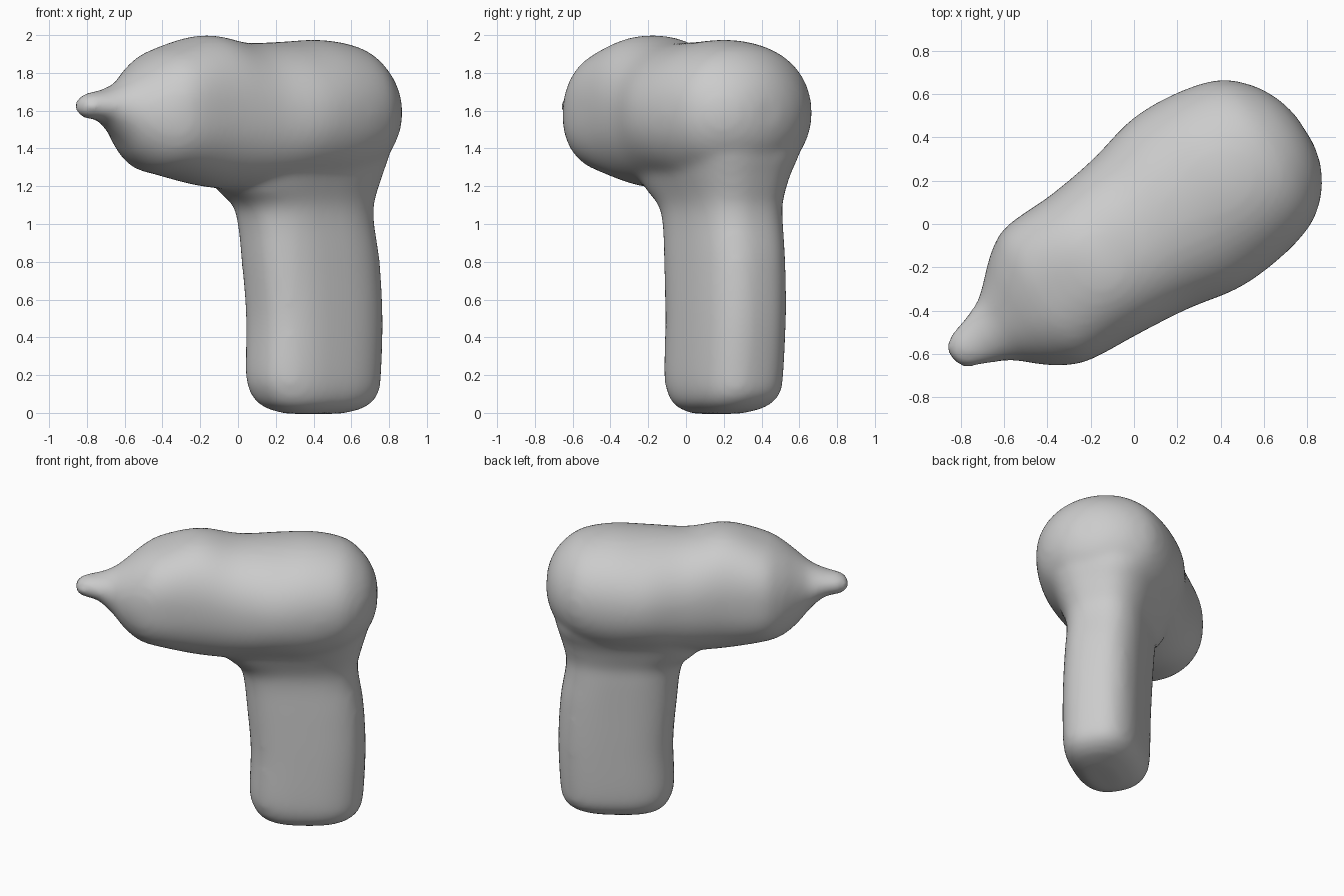
import bpy, bmesh, math
from mathutils import Vector

cube = bpy.data.objects.get("Cube")
if cube:
    bpy.data.objects.remove(cube)

ANGLE = math.radians(32.5)
ALONG = Vector((math.cos(ANGLE), math.sin(ANGLE), 0))
ACROSS = Vector((-math.sin(ANGLE), math.cos(ANGLE), 0))
UP = Vector((0, 0, 1))
SIDES = 48


def ring_points(centre, axis_a, axis_b, half_a, half_b, power):
    """Closed superellipse section."""
    points = []
    for i in range(SIDES):
        t = math.tau * i / SIDES
        c, s = math.cos(t), math.sin(t)
        a = math.copysign(abs(c) ** (2 / power), c) * half_a
        b = math.copysign(abs(s) ** (2 / power), s) * half_b
        points.append(centre + axis_a * a + axis_b * b)
    return points


def loft(bm, rings):
    """Skin a list of sections and cap both ends."""
    loops = [[bm.verts.new(p) for p in ring] for ring in rings]
    for low, high in zip(loops, loops[1:]):
        for i in range(SIDES):
            j = (i + 1) % SIDES
            bm.faces.new((low[i], low[j], high[j], high[i]))
    bm.faces.new(list(reversed(loops[0])))
    bm.faces.new(loops[-1])


def spline(rows, steps=5):
    """Smoothly interpolate between section rows (Catmull-Rom)."""
    result = []
    last = len(rows) - 1
    for k in range(last):
        four = [rows[max(0, min(last, k + d))] for d in (-1, 0, 1, 2)]
        for n in range(steps):
            t = n / steps
            result.append([b + t / 2 * (c - a + t * (2 * a - 5 * b + 4 * c - d
                           + t * (3 * (b - c) + d - a))) for a, b, c, d in zip(*four)])
    return result + [rows[-1]]


# Barrel sections from nozzle to back:
# distance, sideways shift, half width, centre height, half height, squareness
BARREL = [
    (-1.045, -.065, .04, 1.62, .03, 2), (-1.0, -.065, .085, 1.625, .065, 2),
    (-.9, -.068, .12, 1.625, .085, 2), (-.8, -.075, .165, 1.6, .15, 2),
    (-.72, -.075, .235, 1.58, .225, 2.1), (-.62, -.065, .315, 1.58, .295, 2.3),
    (-.5, -.057, .365, 1.595, .337, 2.5), (-.25, -.06, .38, 1.6, .4, 2.3),
    (0, -.055, .41, 1.57, .39, 2.2), (.25, -.048, .462, 1.575, .39, 2.1),
    (.48, -.045, .452, 1.58, .395, 2.1), (.68, -.045, .4, 1.59, .35, 2.1),
    (.8, -.05, .305, 1.59, .27, 2), (.87, -.055, .19, 1.59, .17, 2),
    (.9, -.055, .08, 1.59, .07, 2),
]
# Grip sections from the base up, flaring into the barrel:
# height, centre x, centre y, half length, half width
GRIP = [
    (-.005, .4, .16, .15, .09), (.015, .405, .18, .24, .15), (.045, .405, .19, .3, .2),
    (.1, .405, .2, .345, .235), (.2, .4, .2, .367, .25), (.5, .405, .21, .37, .254),
    (.8, .385, .205, .375, .254), (1, .36, .195, .37, .254), (1.1, .345, .182, .385, .26),
    (1.18, .315, .16, .44, .285), (1.26, .305, .15, .475, .315),
    (1.4, .31, .16, .495, .365), (1.55, .31, .16, .42, .34),
]

bm = bmesh.new()
loft(bm, [ring_points(ALONG * s + ACROSS * n + UP * z, ACROSS, UP, w, h, p)
          for s, n, w, z, h, p in spline(BARREL)])
loft(bm, [ring_points(Vector((x, y, z)), ALONG, ACROSS, a, b, 2.7)
          for z, x, y, a, b in spline(GRIP)])
bmesh.ops.recalc_face_normals(bm, faces=bm.faces)
mesh = bpy.data.meshes.new("drill_body")
bm.to_mesh(mesh)
bm.free()
drill = bpy.data.objects.new("drill_body", mesh)
bpy.context.collection.objects.link(drill)

# Fuse barrel and grip into one soft skin
fuse = drill.modifiers.new("fuse", 'REMESH')
fuse.mode = 'VOXEL'
fuse.voxel_size = .022
soften = drill.modifiers.new("soften", 'SMOOTH')
soften.factor = .5
soften.iterations = 14
graph = bpy.context.evaluated_depsgraph_get()
fused = bpy.data.meshes.new_from_object(drill.evaluated_get(graph))
drill.modifiers.clear()
drill.data = fused
fused.shade_smooth()

# Plain grey clay
grey = bpy.data.materials.new("clay_grey")
grey.use_nodes = True
colour = (.6, .6, .6, 1)
grey.diffuse_color = colour
grey.node_tree.nodes["Principled BSDF"].inputs["Base Color"].default_value = colour
fused.materials.clear()
fused.materials.append(grey)
